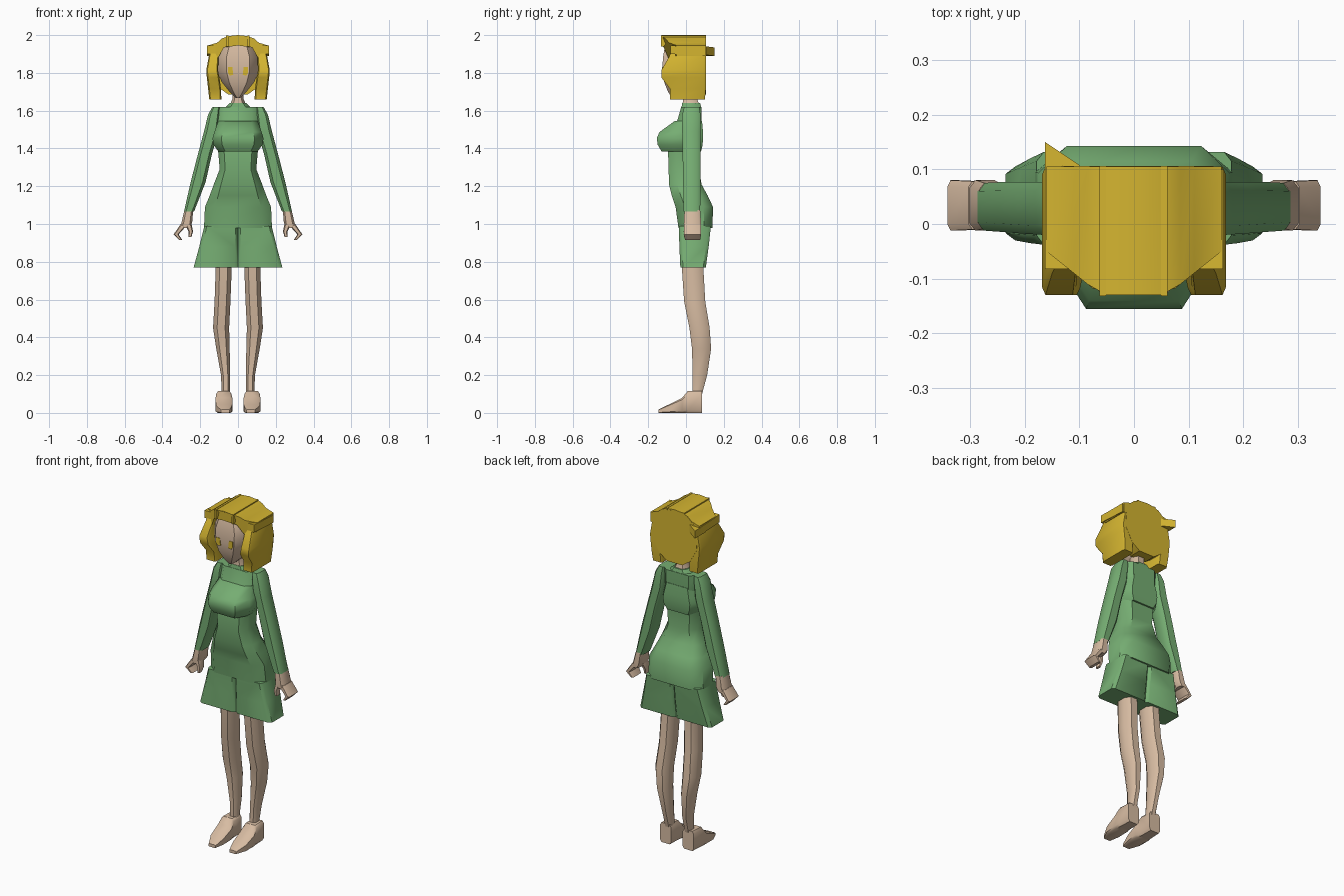
import bpy, bmesh


def material(name, rgb):
    m = bpy.data.materials.new(name)
    m.diffuse_color = (*rgb, 1)
    return m


GREEN = material("green cloth", (0.18, 0.42, 0.17))
SKIN = material("skin", (0.68, 0.50, 0.36))
GOLD = material("golden hair", (0.66, 0.46, 0.03))


def finish(name, bm, mat, mirror, angle):
    bmesh.ops.recalc_face_normals(bm, faces=bm.faces)
    me = bpy.data.meshes.new(name)
    bm.to_mesh(me)
    bm.free()
    ob = bpy.data.objects.new(name, me)
    bpy.context.collection.objects.link(ob)
    me.materials.append(mat)
    if mirror:
        mod = ob.modifiers.new("Mirror", 'MIRROR')
        mod.use_mirror_merge = False
    bpy.ops.object.select_all(action='DESELECT')
    ob.select_set(True)
    bpy.context.view_layer.objects.active = ob
    bpy.ops.object.shade_smooth_by_angle(angle=angle)
    return ob


def loft(name, rings, mat, mirror=False, along_y=False, cx=0.6, cy=0.45, angle=0.75):
    """Skin eight-sided rings (x0, x1, side0, side1, position)."""
    bm = bmesh.new()
    loops = []
    for x0, x1, v0, v1, w in rings:
        mx, my, rx, ry = (x0 + x1) / 2, (v0 + v1) / 2, (x1 - x0) / 2, (v1 - v0) / 2
        loop = []
        for u, v in ((1, -cy), (1, cy), (cx, 1), (-cx, 1), (-1, cy), (-1, -cy), (-cx, -1), (cx, -1)):
            x, s = mx + u * rx, my + v * ry
            loop.append(bm.verts.new((x, w, s) if along_y else (x, s, w)))
        loops.append(loop)
    for a, b in zip(loops, loops[1:]):
        for i in range(8):
            j = (i + 1) % 8
            bm.faces.new((a[i], a[j], b[j], b[i]))
    bm.faces.new(loops[0])
    bm.faces.new(loops[-1])
    return finish(name, bm, mat, mirror, angle)


def slab(name, profile, start, end, mat, mirror=False, axis='y', angle=0.6):
    """Extrude a profile in xz along y, or in yz along x; start may vary along the profile."""
    bm = bmesh.new()
    at = (lambda p, d: (p[0], d, p[1])) if axis == 'y' else (lambda p, d: (d, p[0], p[1]))
    a = [bm.verts.new(at(p, start(p[0]) if callable(start) else start)) for p in profile]
    b = [bm.verts.new(at(p, end)) for p in profile]
    bm.faces.new(a)
    bm.faces.new(b)
    n = len(a)
    for i in range(n):
        j = (i + 1) % n
        bm.faces.new((a[i], a[j], b[j], b[i]))
    return finish(name, bm, mat, mirror, angle)


def both(half):
    """Complete a symmetric outline from its right half (first and last points on the centre)."""
    return half + [(-x, z) for x, z in reversed(half) if x > 0]


def wide(rings):
    return [(-x, x, y0, y1, z) for x, y0, y1, z in rings]


# Dress body, flaring from the waist to the hip
loft("dress_body", wide([
    (0.180, -0.04, 0.140, 0.98), (0.175, -0.055, 0.143, 1.09), (0.150, -0.075, 0.115, 1.15),
    (0.128, -0.09, 0.082, 1.21), (0.097, -0.092, 0.07, 1.29), (0.105, -0.095, 0.07, 1.385),
    (0.105, -0.07, 0.08, 1.50), (0.105, -0.045, 0.083, 1.55), (0.105, -0.025, 0.083, 1.62)]),
    GREEN, cx=0.7, cy=0.5)
# Chest band
loft("chest_band", wide([
    (0.105, -0.13, 0.08, 1.385), (0.130, -0.15, 0.088, 1.42), (0.135, -0.155, 0.09, 1.455),
    (0.125, -0.14, 0.09, 1.487), (0.105, -0.06, 0.085, 1.545)]), GREEN, cx=0.65, cy=0.4)
# Collar
loft("collar", wide([(0.075, -0.025, 0.083, 1.61), (0.045, -0.02, 0.075, 1.64)]), GREEN)
# Skirt halves meeting at the centre
loft("skirt_half", [(0, 0.235, -0.03, 0.105, 0.77), (0, 0.205, -0.035, 0.12, 0.88),
                    (0, 0.178, -0.038, 0.132, 0.99)], GREEN, True, cx=0.85, cy=0.8)
# Sleeves
loft("sleeve", [
    (0.233, 0.286, -0.012, 0.075, 1.065), (0.172, 0.251, -0.015, 0.077, 1.22),
    (0.138, 0.212, -0.018, 0.077, 1.37), (0.103, 0.18, -0.02, 0.077, 1.49),
    (0.095, 0.158, -0.02, 0.077, 1.58), (0.095, 0.135, -0.01, 0.07, 1.62)],
    GREEN, True, cx=0.6, cy=0.65)

# Hands: palm, folded fingers and thumb
loft("palm", [(0.262, 0.305, -0.01, 0.078, 0.98), (0.243, 0.30, -0.012, 0.08, 1.005),
              (0.237, 0.283, -0.008, 0.075, 1.075)], SKIN, True, cy=0.7)
loft("fingers", [(0.295, 0.312, -0.005, 0.075, 0.915), (0.314, 0.341, -0.012, 0.08, 0.945),
                 (0.265, 0.303, -0.01, 0.078, 1.0)], SKIN, True, cy=0.75)
loft("thumb", [(0.247, 0.262, -0.01, 0.02, 0.93), (0.238, 0.262, -0.012, 0.03, 0.96),
               (0.248, 0.285, -0.01, 0.05, 1.01)], SKIN, True)

# Legs
loft("leg", [
    (0.042, 0.086, 0.033, 0.085, 0.10), (0.042, 0.090, 0.035, 0.112, 0.20),
    (0.044, 0.115, 0.032, 0.133, 0.34), (0.047, 0.132, 0.018, 0.125, 0.45),
    (0.040, 0.124, -0.01, 0.102, 0.59), (0.032, 0.117, -0.024, 0.09, 0.80)],
    SKIN, True, cx=0.5, cy=0.5)
# Feet
loft("foot", [
    (0.045, 0.09, 0.0, 0.018, -0.145), (0.031, 0.115, 0.0, 0.045, -0.09),
    (0.028, 0.12, 0.0, 0.08, -0.02), (0.035, 0.115, 0.0, 0.116, 0.01),
    (0.038, 0.11, 0.0, 0.116, 0.085)], SKIN, True, along_y=True, cx=0.75, cy=0.75)

# Neck and head
loft("neck", wide([(0.048, -0.02, 0.075, 1.62), (0.03, -0.015, 0.06, 1.66),
                   (0.03, -0.02, 0.06, 1.74)]), SKIN)
loft("head", wide([
    (0.012, -0.075, 0.0, 1.668), (0.045, -0.095, 0.05, 1.70), (0.085, -0.115, 0.08, 1.75),
    (0.112, -0.126, 0.09, 1.81), (0.112, -0.122, 0.09, 1.88), (0.085, -0.112, 0.09, 1.94),
    (0.05, -0.10, 0.08, 1.965)]), SKIN, cx=0.55, cy=0.4)
# Eyes
slab("eye", [(0.025, 1.79), (0.043, 1.785), (0.054, 1.80), (0.054, 1.832), (0.03, 1.832)],
     -0.128, -0.1195, GOLD, True)


# Hair cap, an arch whose front edge sweeps back at the sides
def front_edge(x):
    return -0.13 + max(0, abs(x) - 0.06) * 0.8


slab("hair_cap", both([
    (0, 2.0), (0.05, 1.995), (0.085, 1.982), (0.11, 1.96), (0.16, 1.945), (0.158, 1.89),
    (0.105, 1.88), (0.075, 1.935), (0, 1.945)]), front_edge, 0.105, GOLD)
# Raised strands on the cap and fringe
for i, x in enumerate((-0.057, 0.055)):
    slab("hair_strand_%d" % (i + 1),
         [(x - 0.006, 1.94), (x + 0.006, 1.94), (x + 0.006, 1.997), (x - 0.006, 1.997)],
         -0.132, 0.106, GOLD)
# Back of the hair
slab("hair_back", both([(0, 1.995), (0.085, 1.98), (0.14, 1.93), (0.145, 1.80), (0.10, 1.72),
                        (0.05, 1.685), (0, 1.685)]), 0.03, 0.106, GOLD)
# Side locks: full upper part bulging forward and narrower hanging end
loft("hair_lock", [
    (0.088, 0.152, -0.085, 0.10, 1.66), (0.09, 0.158, -0.085, 0.105, 1.715),
    (0.098, 0.165, -0.13, 0.105, 1.775), (0.106, 0.168, -0.13, 0.105, 1.815),
    (0.102, 0.155, -0.09, 0.105, 1.885), (0.095, 0.145, -0.07, 0.10, 1.93)],
    GOLD, True, cx=0.8, cy=0.88)
# Ledges of hair above the locks
slab("hair_ledge", [(-0.082, 1.90), (0.10, 1.89), (0.10, 1.935), (-0.082, 1.945)],
     0.105, 0.163, GOLD, True, axis='x')
# Flick of hair at the back left
slab("hair_flick", [(-0.163, 1.89), (-0.163, 1.935), (-0.10, 1.94), (-0.10, 1.895)],
     lambda x: 0.15 if x < -0.13 else 0.108, 0.05, GOLD)
